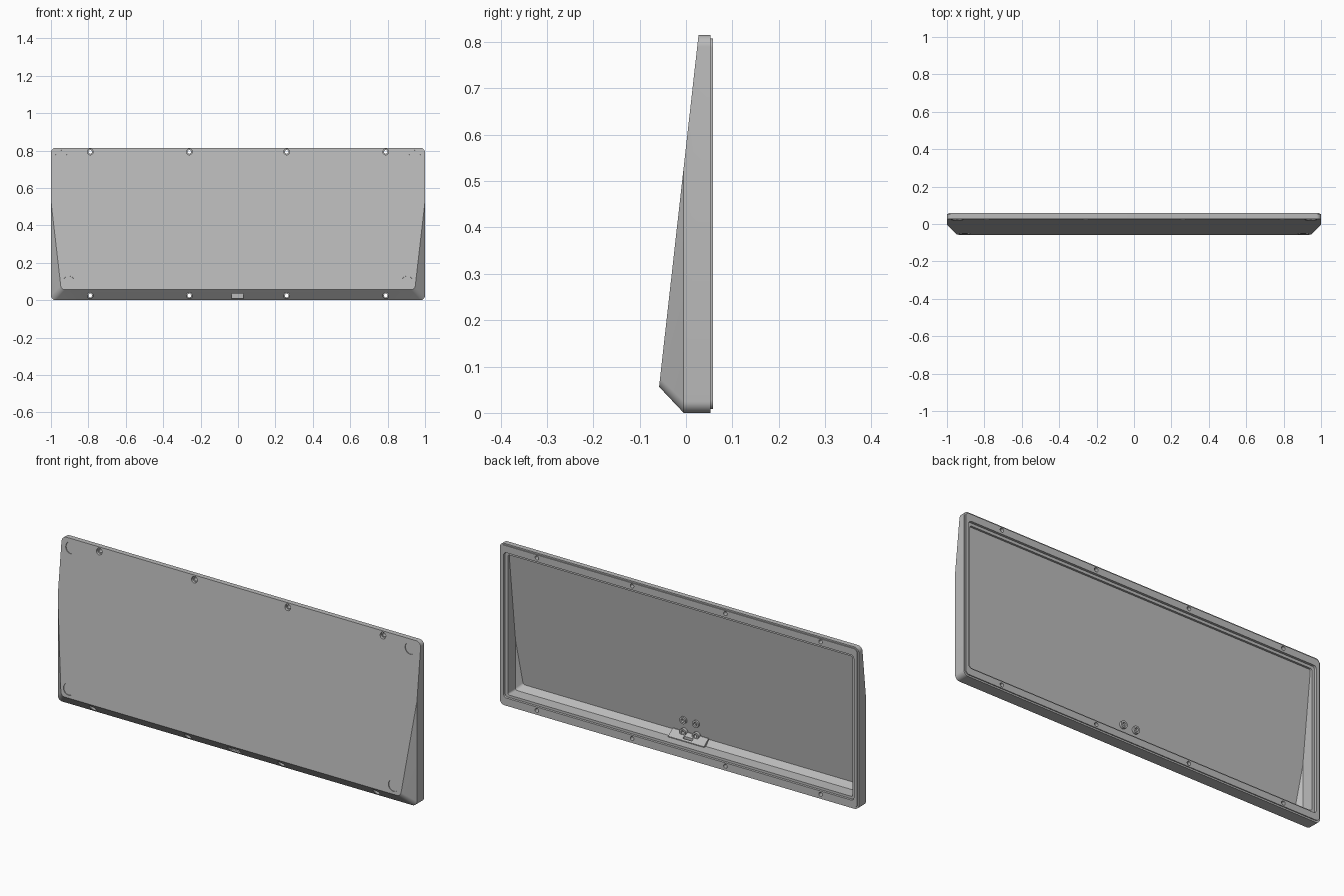
import bpy, bmesh, math
from mathutils import Vector

cube = bpy.data.objects.get("Cube")
if cube:
    bpy.data.objects.remove(cube, do_unlink=True)

grey = bpy.data.materials.new("plain grey")
grey.use_nodes = True
grey.diffuse_color = (0.5, 0.5, 0.5, 1)
grey.node_tree.nodes["Principled BSDF"].inputs["Base Color"].default_value = (0.5, 0.5, 0.5, 1)

# Sloped front face, running from the lower chamfer to the top edge
LOW, HIGH = Vector((0, -0.058, 0.057)), Vector((0, 0.027, 0.815))
SLOPE = (HIGH - LOW).normalized()
NORMAL = Vector((0, -SLOPE.z, SLOPE.y))


def finish(bm, name):
    bmesh.ops.recalc_face_normals(bm, faces=bm.faces)
    mesh = bpy.data.meshes.new(name)
    bm.to_mesh(mesh)
    bm.free()
    mesh.materials.append(grey)
    obj = bpy.data.objects.new(name, mesh)
    bpy.context.collection.objects.link(obj)
    return obj


def rounded_ring(bm, y, half_x, bottom, top, radius):
    """Rounded rectangle of vertices in the xz plane."""
    ring = []
    corners = [(1, top), (-1, top), (-1, bottom), (1, bottom)]
    for i, (side, z) in enumerate(corners):
        cx = side * (half_x - radius)
        cz = z - radius if z == top else z + radius
        for k in range(9):
            a = math.radians(90 * i + 90 * k / 8)
            ring.append(bm.verts.new((cx + radius * math.cos(a), y, cz + radius * math.sin(a))))
    return ring


def loft(name, rings, slope_offset=None):
    """Join rounded rectangles along y, optionally trimmed by the sloped face."""
    bm = bmesh.new()
    loops = [rounded_ring(bm, *r) for r in rings]
    for a, b in zip(loops, loops[1:]):
        for i in range(len(a)):
            j = (i + 1) % len(a)
            bm.faces.new((a[i], a[j], b[j], b[i]))
    bm.faces.new(loops[0])
    bm.faces.new(loops[-1])
    if slope_offset is not None:
        cut = bmesh.ops.bisect_plane(
            bm, geom=bm.verts[:] + bm.edges[:] + bm.faces[:],
            plane_co=LOW - NORMAL * slope_offset, plane_no=NORMAL, clear_outer=True)
        edges = [e for e in cut["geom_cut"] if isinstance(e, bmesh.types.BMEdge)]
        bmesh.ops.edgeloop_fill(bm, edges=edges)
    return finish(bm, name)


def cylinder(name, start, end, radius, sides=24):
    start, end = Vector(start), Vector(end)
    axis = end - start
    bm = bmesh.new()
    bmesh.ops.create_cone(bm, cap_ends=True, segments=sides, radius1=radius,
                          radius2=radius, depth=axis.length)
    bm.transform(axis.to_track_quat('Z', 'Y').to_matrix().to_4x4())
    bmesh.ops.translate(bm, verts=bm.verts, vec=(start + end) / 2)
    return finish(bm, name)


def prism(name, x0, x1, profile):
    """Extrude a yz profile along x."""
    bm = bmesh.new()
    face = bm.faces.new([bm.verts.new((x0, y, z)) for y, z in profile])
    ext = bmesh.ops.extrude_face_region(bm, geom=[face])["geom"]
    bmesh.ops.translate(bm, verts=[v for v in ext if isinstance(v, bmesh.types.BMVert)],
                        vec=(x1 - x0, 0, 0))
    return finish(bm, name)


def block(name, x0, x1, y0, y1, z0, z1):
    return prism(name, x0, x1, [(y0, z0), (y1, z0), (y1, z1), (y0, z1)])


def boolean(target, tool, operation='DIFFERENCE'):
    mod = target.modifiers.new("cut", 'BOOLEAN')
    mod.operation, mod.object, mod.solver = operation, tool, 'EXACT'
    with bpy.context.temp_override(object=target, active_object=target):
        bpy.ops.object.modifier_apply(modifier=mod.name)
    bpy.data.objects.remove(tool, do_unlink=True)


def on_face(x, z, out):
    t = (z - LOW.z) / SLOPE.z
    return LOW + SLOPE * t + Vector((x, 0, 0)) + NORMAL * out


# Outer shell with chamfered lower and side edges
case = loft("case_shell", [(0.053, 1, 0, 0.815, 0.025),
                           (-0.005, 1, 0, 0.815, 0.025),
                           (-0.07, 0.933, 0.069, 0.75, 0.02)], 0)

# Raised lip on the open back
boolean(case, loft("lip", [(0.045, 0.993, 0.008, 0.808, 0.02),
                           (0.058, 0.993, 0.008, 0.808, 0.02)]), 'UNION')

# Stepped cavity
boolean(case, loft("opening", [(0.1, 0.975, 0.042, 0.773, 0.015),
                               (0.046, 0.975, 0.042, 0.773, 0.015)]))
boolean(case, loft("cavity", [(0.09, 0.96, 0.054, 0.759, 0.01),
                              (-0.015, 0.96, 0.054, 0.759, 0.01),
                              (-0.07, 0.905, 0.109, 0.71, 0.01)], 0.015))

# Wedge pad behind the cable port
boolean(case, prism("port_pad", -0.1, 0.1,
                    [(0.0, 0.045), (0.0, 0.058), (-0.036, 0.085), (-0.048, 0.085), (-0.03, 0.045)]),
        'UNION')

# Cable port and its inner slot
boolean(case, block("port", -0.035, 0.03, -0.1, -0.002, 0.01, 0.037))
boolean(case, block("slot", -0.028, 0.023, -0.018, -0.008, 0.03, 0.09))

# Screw holes with countersunk front ends
for x in (-0.79, -0.26, 0.26, 0.79):
    for z, seat in ((0.025, 0.0), (0.793, 0.036)):
        boolean(case, cylinder("hole", (x, -0.1, z), (x, 0.1, z), 0.01))
        boolean(case, cylinder("seat", (x, -0.1, z), (x, seat, z), 0.016))

# Shallow round foot recesses
for side in (-1, 1):
    for x, z in ((0.945, 0.772), (0.905, 0.1)):
        boolean(case, cylinder("recess", on_face(side * x, z, 0.02),
                               on_face(side * x, z, -0.004), 0.03, 32))

# Mounting pegs on the inner floor
parts = [case]
for x in (-0.035, 0.035):
    for z in (0.085, 0.145):
        peg = cylinder("mounting_peg", (x, -0.046, z), (x, -0.022, z), 0.018)
        boolean(peg, cylinder("bore", (x, -0.035, z), (x, 0, z), 0.009))
        parts.append(peg)

# Smooth shading with sharp edges kept
bpy.ops.object.select_all(action='DESELECT')
for obj in parts:
    obj.select_set(True)
bpy.context.view_layer.objects.active = case
bpy.ops.object.shade_smooth_by_angle(angle=math.radians(25))
